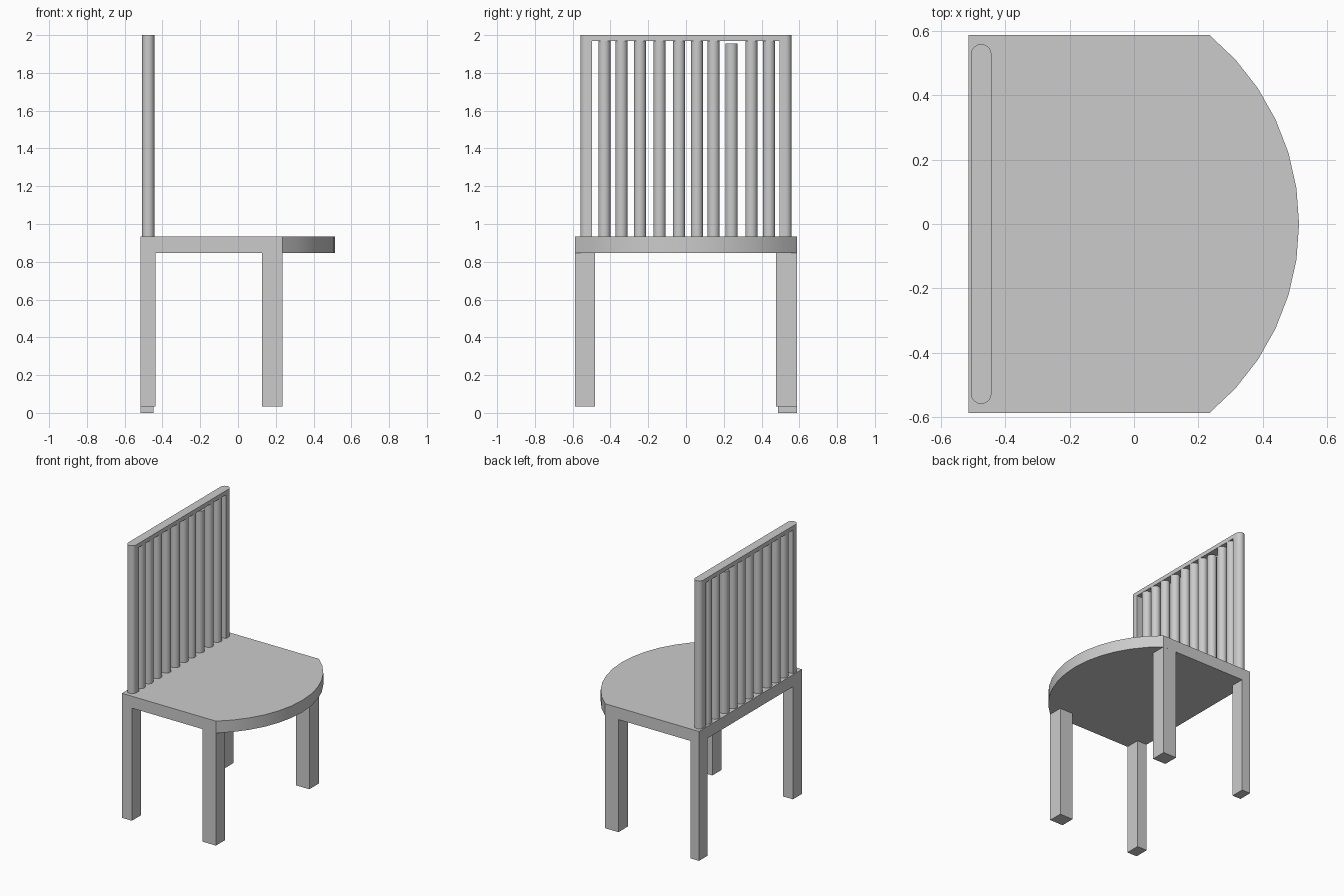
import bpy, bmesh, math

if "Cube" in bpy.data.objects:
    bpy.data.objects.remove(bpy.data.objects["Cube"], do_unlink=True)

grey = bpy.data.materials.new("plain_grey")
grey.use_nodes = True
grey.diffuse_color = (0.6, 0.6, 0.6, 1)
grey.node_tree.nodes["Principled BSDF"].inputs["Base Color"].default_value = (0.6, 0.6, 0.6, 1)


def prism(name, outline, z0, z1):
    """Extrude a counter-clockwise plan outline from z0 up to z1."""
    bm = bmesh.new()
    base = bm.faces.new([bm.verts.new((x, y, z0)) for x, y in outline])
    top = bmesh.ops.extrude_face_region(bm, geom=[base], use_keep_orig=True)
    for v in top["geom"]:
        if isinstance(v, bmesh.types.BMVert):
            v.co.z = z1
    bmesh.ops.recalc_face_normals(bm, faces=bm.faces)
    mesh = bpy.data.meshes.new(name)
    bm.to_mesh(mesh)
    bm.free()
    mesh.materials.append(grey)
    obj = bpy.data.objects.new(name, mesh)
    bpy.context.collection.objects.link(obj)
    bpy.ops.object.select_all(action='DESELECT')
    obj.select_set(True)
    bpy.context.view_layer.objects.active = obj
    bpy.ops.object.shade_smooth_by_angle(angle=math.radians(32))
    return obj


def rect(x0, x1, y0, y1):
    return [(x0, y0), (x1, y0), (x1, y1), (x0, y1)]


def arc(cx, cy, r, start, end, steps):
    angles = [math.radians(start + (end - start) * i / steps) for i in range(steps + 1)]
    return [(cx + r * math.cos(a), cy + r * math.sin(a)) for a in angles]


# Seat: square back, bowed front edge
BACK, HALF, SEAT_LOW, SEAT_TOP = -0.515, 0.587, 0.847, 0.933
prism("seat", [(BACK, -HALF)] + arc(-0.246, 0, 0.759, -50.7, 50.7, 12) + [(BACK, HALF)],
      SEAT_LOW, SEAT_TOP)

# Legs: the rear left one is thinner and slightly longer
prism("front_leg_right", rect(0.128, 0.235, -HALF, -0.483), 0.035, SEAT_LOW)
prism("front_leg_left", rect(0.128, 0.235, 0.477, HALF), 0.035, SEAT_LOW)
prism("rear_leg_right", rect(BACK, -0.436, -HALF, -0.483), 0.035, SEAT_LOW)
prism("rear_leg_left", rect(BACK, -0.447, 0.488, HALF), 0, SEAT_LOW)

# Backrest: rounded rail, two end posts with flat inner sides
X, R, RAIL_LOW, END = -0.475, 0.032, 1.97, 0.527
prism("top_rail", arc(X, END, R, 0, 180, 10) + arc(X, -END, R, 180, 360, 10), RAIL_LOW, 2)
prism("end_post_left", arc(X, END, R, 0, 180, 10) + [(X - R, 0.495), (X + R, 0.495)],
      SEAT_TOP, RAIL_LOW)
prism("end_post_right", arc(X, -END, R, 180, 360, 10) + [(X + R, -0.497), (X - R, -0.497)],
      SEAT_TOP, RAIL_LOW)

# Round spindles, one of them a little short
spindles = [-0.432, -0.342, -0.244, -0.14, -0.037, 0.058, 0.146, 0.241, 0.346, 0.44]
for i, y in enumerate(spindles):
    top = 1.955 if i == 7 else RAIL_LOW
    prism(f"spindle_{i + 1}", arc(X, y, R, 0, 342, 19), SEAT_TOP, top)
